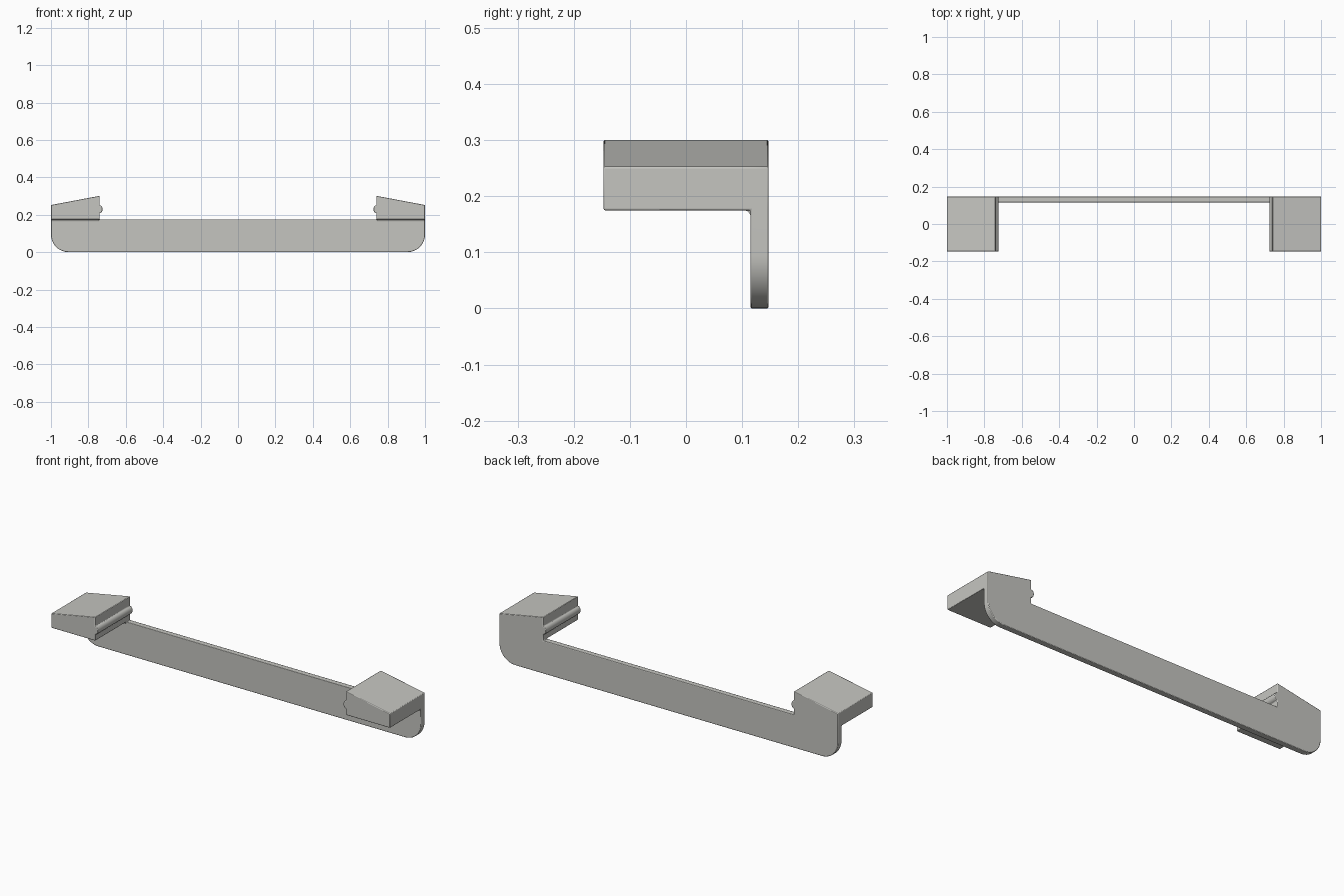
import bpy, bmesh, math

if "Cube" in bpy.data.objects:
    bpy.data.objects.remove(bpy.data.objects["Cube"])

BACK, PLATE_FRONT, BLOCK_FRONT = 0.147, 0.115, -0.147
LEDGE, RADIUS = 0.175, 0.095

grey = bpy.data.materials.new("warm light grey")
grey.diffuse_color = (0.56, 0.56, 0.53, 1)
grey.use_nodes = True
grey.node_tree.nodes["Principled BSDF"].inputs["Base Color"].default_value = grey.diffuse_color


def finish(name, bm):
    bmesh.ops.recalc_face_normals(bm, faces=bm.faces)
    me = bpy.data.meshes.new(name)
    bm.to_mesh(me)
    bm.free()
    me.materials.append(grey)
    ob = bpy.data.objects.new(name, me)
    bpy.context.collection.objects.link(ob)
    bpy.ops.object.select_all(action='DESELECT')
    ob.select_set(True)
    bpy.context.view_layer.objects.active = ob
    bpy.ops.object.shade_smooth_by_angle(angle=math.radians(35))
    return ob


def extrude(bm, faces, dy):
    new = bmesh.ops.extrude_face_region(bm, geom=faces)["geom"]
    bmesh.ops.translate(bm, vec=(0, dy, 0),
                        verts=[v for v in new if isinstance(v, bmesh.types.BMVert)])
    bmesh.ops.delete(bm, geom=faces, context='FACES_ONLY')


# End block outline for the right side, with the rounded rib on its inner face
rib = [(0.74 - 0.016 * math.sin(t), 0.23 - 0.021 * math.cos(t))
       for t in (math.pi * i / 8 for i in range(9))]
block = [(1, LEDGE), (1, 0.252), (0.74, 0.301)] + rib[::-1] + [(0.74, LEDGE)]

# Bar outline with rounded lower corners
corner = [(1 - RADIUS + RADIUS * math.cos(a), RADIUS - RADIUS * math.sin(a))
          for a in (math.pi / 2 * i / 12 for i in range(13))]
half = [(0.74, LEDGE), (1, LEDGE)] + corner
bar = half + [(-x, z) for x, z in reversed(half)]

# Bar and end blocks share one back plate; the blocks then come forward
bm = bmesh.new()


def outline(points):
    return bm.faces.new([bm.verts.new((x, BACK, z)) for x, z in points])


faces = [outline(bar), outline(block), outline([(-x, z) for x, z in block])]
bmesh.ops.remove_doubles(bm, verts=bm.verts, dist=1e-5)
bmesh.ops.recalc_face_normals(bm, faces=bm.faces)
back_copy = bmesh.ops.duplicate(bm, geom=bm.faces[:])["geom"]
extrude(bm, faces, PLATE_FRONT - BACK)
bmesh.ops.remove_doubles(bm, verts=bm.verts, dist=1e-5)
bm.normal_update()
fronts = [f for f in bm.faces if abs(f.normal.y) > 0.9
          and abs(f.calc_center_median().y - PLATE_FRONT) < 1e-4
          and f.calc_center_median().z > LEDGE]
extrude(bm, fronts, BLOCK_FRONT - PLATE_FRONT)
handle = finish("bracket_body", bm)
bev = handle.modifiers.new("softened edges", 'BEVEL')
bev.width = 0.003
bev.segments = 2
bev.limit_method = 'ANGLE'
bev.angle_limit = math.radians(40)

# Concave fillets under the blocks, where they meet the plate
R = 0.012
for side, name in ((1, "right_inner_fillet"), (-1, "left_inner_fillet")):
    bm = bmesh.new()
    arc = [(PLATE_FRONT - R + R * math.cos(a), LEDGE - R + R * math.sin(a))
           for a in (math.pi / 2 * i / 6 for i in range(7))]
    section = arc + [(PLATE_FRONT + 0.004, LEDGE + 0.004)]
    face = bm.faces.new([bm.verts.new((side * 0.743, y, z)) for y, z in section])
    new = bmesh.ops.extrude_face_region(bm, geom=[face])["geom"]
    bmesh.ops.translate(bm, vec=(side * 0.254, 0, 0),
                        verts=[v for v in new if isinstance(v, bmesh.types.BMVert)])
    finish(name, bm)
